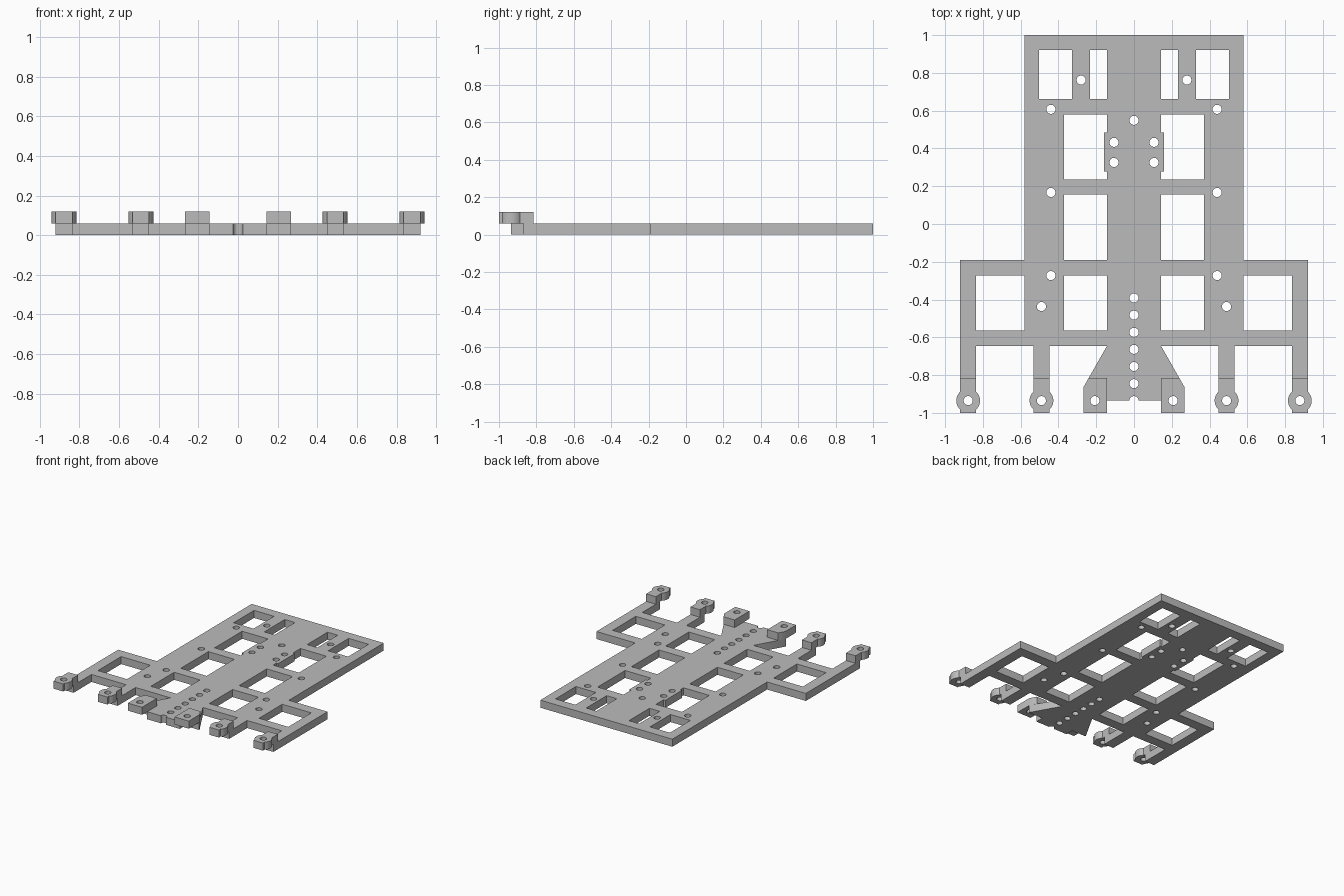
import bpy, bmesh
from math import sin, cos, asin, pi

cube = bpy.data.objects.get("Cube")
if cube:
    bpy.data.objects.remove(cube, do_unlink=True)

T = 0.06        # layer thickness
HOLE_R = 0.024  # screw hole radius
BOSS_R = 0.063
ARM = 0.042     # half width of an arm
FOOT_Y = -0.935 # row of foot holes

grey = bpy.data.materials.new("plain_grey")
grey.use_nodes = True
colour = (0.5, 0.5, 0.5, 1)
grey.diffuse_color = colour
grey.node_tree.nodes["Principled BSDF"].inputs["Base Color"].default_value = colour


def arc(x, y, r, a0, a1, n):
    return [(x + r * cos(a0 + (a1 - a0) * i / n), y + r * sin(a0 + (a1 - a0) * i / n))
            for i in range(n + 1)]


def circle(x, y, r=HOLE_R):
    return arc(x, y, r, 0, 2 * pi, 32)[:-1]


def rect(x0, x1, y0, y1):
    return [(x0, y0), (x1, y0), (x1, y1), (x0, y1)]


def flip(points):
    return [(-x, y) for x, y in reversed(points)]


def extruded(name, loops, z):
    """Flat shape (outline followed by holes) extruded by one layer."""
    curve = bpy.data.curves.new(name, "CURVE")
    curve.dimensions = "2D"
    curve.fill_mode = "BOTH"
    curve.extrude = T / 2
    for loop in loops:
        spline = curve.splines.new("POLY")
        spline.points.add(len(loop) - 1)
        for point, (x, y) in zip(spline.points, loop):
            point.co = (x, y, z + T / 2, 1)
        spline.use_cyclic_u = True
    obj = bpy.data.objects.new(name, curve)
    bpy.context.collection.objects.link(obj)
    bpy.ops.object.select_all(action="DESELECT")
    obj.select_set(True)
    bpy.context.view_layer.objects.active = obj
    bpy.ops.object.convert(target="MESH")
    obj = bpy.context.object
    bm = bmesh.new()
    bm.from_mesh(obj.data)
    bmesh.ops.remove_doubles(bm, verts=bm.verts, dist=0.0001)
    bmesh.ops.recalc_face_normals(bm, faces=bm.faces)
    bm.to_mesh(obj.data)
    bm.free()
    obj.data.materials.clear()
    obj.data.materials.append(grey)
    bpy.ops.object.shade_smooth_by_angle()
    return obj


# Base plate outline: right half from the back edge round to the front notch
half = [(0.58, 1), (0.58, -0.19), (0.92, -0.19)]
for x in (0.878, 0.49):
    if x < 0.8:
        half += [(x + ARM, -0.645)]
    half += [(x + ARM, -0.87), (x - ARM, -0.87), (x - ARM, -0.645)]
half += [(0.143, -0.645), (0.268, -0.865), (0.268, -0.87), (0.143, -0.87), (0.143, FOOT_Y)]
notch = arc(0, FOOT_Y, HOLE_R, 0, pi, 16)
outline = half + notch + flip(half)

# Windows and screw holes of one side
side = [
    rect(0.328, 0.503, 0.663, 0.92),
    rect(0.233, 0.143, 0.663, 0.92),
    [(0.37, 0.236), (0.37, 0.58), (0.143, 0.58), (0.143, 0.485),
     (0.159, 0.485), (0.159, 0.277), (0.143, 0.277), (0.143, 0.236)],
    rect(0.143, 0.37, -0.19, 0.156),
    rect(0.143, 0.37, -0.564, -0.273),
    rect(0.58, 0.836, -0.564, -0.273),
]
side += [circle(x, y) for x, y in (
    (0.28, 0.762), (0.44, 0.607), (0.44, 0.167), (0.44, -0.273),
    (0.49, -0.437), (0.106, 0.432), (0.106, 0.326))]
middle = [circle(0, 0.549)] + [circle(0, -0.392 - 0.0906 * i) for i in range(6)]
extruded("base_plate", [outline] + side + [flip(s) for s in side] + middle, 0)

# Raised feet: round-bossed tabs on the arms, square tabs on the centre flare
a = asin(ARM / BOSS_R)
for label, sign in (("left", 1), ("right", -1)):
    for name, x in (("outer", 0.878), ("inner", 0.49)):
        x *= sign
        tab = [(x - ARM, -0.815), (x - ARM, -0.88)]
        tab += arc(x, FOOT_Y, BOSS_R, pi / 2 + a, 3 * pi / 2 - a, 14)
        tab += [(x - ARM, -1), (x + ARM, -1)]
        tab += arc(x, FOOT_Y, BOSS_R, a - pi / 2, pi / 2 - a, 14)
        tab += [(x + ARM, -0.88), (x + ARM, -0.815)]
        extruded(f"{label}_{name}_foot", [tab, circle(x, FOOT_Y)], T)
    tab = [(0.143, -0.815), (0.24, -0.815), (0.268, -0.865), (0.268, -1), (0.143, -1)]
    tab = tab if sign > 0 else flip(tab)
    extruded(f"{label}_centre_foot", [tab, circle(0.207 * sign, FOOT_Y)], T)
